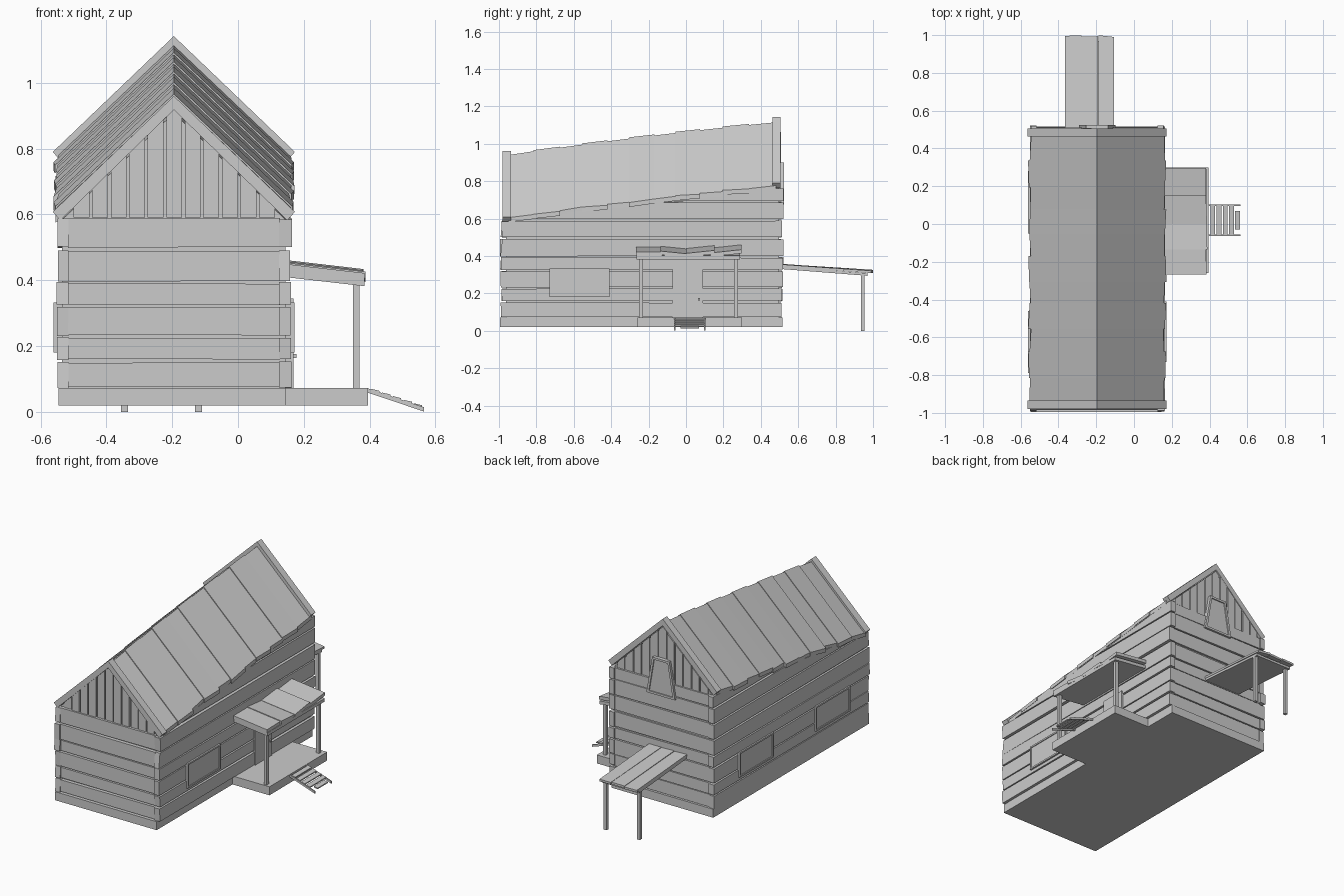
import bpy, bmesh, random
from mathutils import Vector

if "Cube" in bpy.data.objects:
    bpy.data.objects.remove(bpy.data.objects["Cube"])

random.seed(4)
CX = -0.195                      # ridge line x
jit = lambda a: random.uniform(-a, a)


def build(name, solids):
    """One object from a list of (ring_a, ring_b) closed lofts."""
    bm = bmesh.new()
    for a, b in solids:
        va = [bm.verts.new(p) for p in a]
        vb = [bm.verts.new(p) for p in b]
        n = len(va)
        bm.faces.new(va)
        bm.faces.new(vb[::-1])
        for i in range(n):
            j = (i + 1) % n
            bm.faces.new((va[j], va[i], vb[i], vb[j]))
    bmesh.ops.recalc_face_normals(bm, faces=bm.faces[:])
    me = bpy.data.meshes.new(name)
    bm.to_mesh(me)
    bm.free()
    ob = bpy.data.objects.new(name, me)
    bpy.context.collection.objects.link(ob)
    return ob


def prism(pts, axis, lo, hi):
    """2D polygon extruded along x (pts are y,z) or y (pts are x,z) or z (x,y)."""
    put = {'x': lambda p, t: (t, p[0], p[1]), 'y': lambda p, t: (p[0], t, p[1]),
           'z': lambda p, t: (p[0], p[1], t)}[axis]
    return [put(p, lo) for p in pts], [put(p, hi) for p in pts]


def box(x0, x1, y0, y1, z0, z1):
    return prism([(x0, y0), (x1, y0), (x1, y1), (x0, y1)], 'z', z0, z1)


def slab(a, b, c, d, t):
    """Four top corners thickened downward."""
    top = [Vector(p) for p in (a, b, c, d)]
    return top, [p - Vector((0, 0, t)) for p in top]


def ridge(y):
    """Slightly bowed, rising ridge height."""
    u = (y + 0.95) / 1.43
    return 0.94 + 0.175 * u + 0.035 * u * (1 - u)


def eave(y):
    return 0.595 + 0.165 * (y + 0.95) / 1.43


# foundation and porch deck
build("foundation", [prism([(-.545, -.995), (.145, -.995), (.145, -.26), (.395, -.26),
                            (.395, .3), (.145, .3), (.145, .515), (-.545, .515)], 'z', .02, .072)])

# inner house body behind the planks
def section(y):
    return [(-.535, y, .07), (.145, y, .07), (.145, y, eave(y) - .01),
            (CX, y, ridge(y) - .03), (-.535, y, eave(y) - .01)]
build("house_body", [(section(-.962), section(.498))])

# horizontal wall planks
rows = [(.075, .15), (.16, .225), (.232, .32), (.328, .392), (.398, .49), (.5, .587), (.597, .685), (.693, .76)]
side, front, back = [], [], []
for z0, z1 in rows:
    for s in (-1, 1):
        xo = CX + s * (.355 + jit(.004))
        xi = CX + s * .32
        y1 = .515 + jit(.006)
        if z1 < .59:
            pts = [(-.988 + jit(.006), z0 + jit(.003)), (y1, z0 + jit(.003)), (y1, z1 + jit(.003)), (-.988 + jit(.006), z1 + jit(.003))]
        else:                    # upper rows taper under the sloping eave
            ya = -.95 + (z0 - .595) * 1.43 / .165
            yb = min(y1, -.95 + (z1 - .595) * 1.43 / .165)
            pts = [(ya, z0), (y1, z0), (y1, z1), (yb, z1)]
        side.append(prism(pts, 'x', xi, xo))
    def wall_board():
        return [(-.517, z0 + jit(.003)), (.127, z0 + jit(.003)), (.127, z1 + jit(.003)), (-.517, z1 + jit(.003))]
    if z1 < .59:
        front.append(prism(wall_board(), 'y', -.982 + jit(.003), -.95))
    back.append(prism(wall_board(), 'y', .48, .51 + jit(.003)))
build("side_wall_planks", side)
build("front_wall_planks", front)
build("back_wall_planks", back)

# vertical gable boards
def gable(name, y0, y1, base, apex):
    boards, n, half = [], 11, .31
    w = 2 * half / n
    for i in range(n):
        a = CX - half + i * w + .003 + abs(jit(.003))
        b = CX - half + (i + 1) * w - .003
        h = lambda x: apex - .97 * abs(x - CX) - .012
        pts = [(a, base), (b, base), (b, max(h(b), base + .01))]
        if a < CX < b:
            pts.append((CX, h(CX)))
        pts.append((a, max(h(a), base + .01)))
        boards.append(prism(pts, 'y', y0, y1 + jit(.004)))
    build(name, boards)
gable("front_gable_boards", -.95, -.971, .59, .935)
gable("back_gable_boards", .48, .505, .762, 1.105)

# roof planks, laid from ridge to eave
edges = [-.95, -.81, -.68, -.55, -.425, -.3, -.175, -.05, .07, .2, .33, .48]
roof = []
for s in (-1, 1):
    for i in range(len(edges) - 1):
        a, b = edges[i], edges[i + 1]
        lift = .006 * (i % 2)
        w0, w1 = .355 + lift + jit(.006), .355 + lift + jit(.006)
        roof.append(slab((CX, a - lift, ridge(a) + lift), (CX, b + lift, ridge(b) + lift),
                         (CX + s * w1, b + lift, ridge(b) - .95 * w1 + lift),
                         (CX + s * w0, a - lift, ridge(a) - .95 * w0 + lift), .024))
build("roof_planks", roof)

# rake boards at both gables
def rake(name, y0, y1, top):
    parts = []
    for s in (-1, 1):
        pts = [(CX, top), (CX + s * .368, top - .352), (CX + s * .345, top - .378), (CX, top - .042)]
        parts.append(prism(pts, 'y', y0, y1))
    build(name, parts)
rake("front_rake_boards", -.98, -.935, .96)
rake("back_rake_boards", .462, .505, 1.142)

# framed rectangular windows: one right, two left
def window(name, s, y0, y1, z0=.18, z1=.332):
    f = .01
    xs = lambda d: CX + s * d
    def b(ya, yb, za, zb, d):
        return box(*sorted((xs(.33), xs(d))), ya, yb, za, zb)
    build(name, [b(y0, y1, z0, z0 + f, .366), b(y0, y1, z1 - f, z1, .366),
                 b(y0, y0 + f, z0 + f, z1 - f, .366), b(y1 - f, y1, z0 + f, z1 - f, .366),
                 b(y0 + f, y1 - f, z0 + f, z1 - f, .361)])
window("right_window", 1, -.73, -.41)
window("left_window_rear", -1, -.05, .28)
window("left_window_front", -1, -.79, -.46)

# tapered gable window at the back
outer = [(CX - .097, .675), (CX + .097, .675), (CX + .058, .9), (CX - .058, .9)]
inner = [(CX - .08, .688), (CX + .08, .688), (CX + .047, .887), (CX - .047, .887)]
build("gable_window_frame", [prism([outer[i], outer[(i + 1) % 4], inner[(i + 1) % 4], inner[i]],
                                   'y', .49, .524) for i in range(4)])
build("gable_window_pane", [prism(inner, 'y', .49, .517)])

# door and knob
build("door", [box(.14, .168, -.073, .09, .072, .345)])
build("door_knob", [box(.168, .178, .063, .075, .163, .176)])

# porch roof: thin deck, loose planks, posts
build("porch_roof_deck", [slab((.14, -.265, .43), (.385, -.265, .402), (.385, .29, .402), (.14, .29, .43), .02)])
planks = [(-.268, -.128, .0, .0), (-.135, .003, .004, -.01), (.0, .152, -.008, .008), (.13, .297, -.006, .012)]
build("porch_roof_planks", [slab((.14, a, .45 + p), (.385 + jit(.006), a, .422 + p),
                                 (.385 + jit(.006), b, .422 + q), (.14, b, .45 + q), .02)
                            for a, b, p, q in planks])
build("porch_posts", [box(.35, .37, y - .01, y + .01, .07, .395) for y in (-.24, .267)])

# sloping porch steps
steps = [slab((.393, y - .004, .072), (.565, y - .004, .014), (.565, y + .004, .014), (.393, y + .004, .072), .013)
         for y in (-.06, .1)]
for i, x in enumerate((.405, .438, .471, .504, .535)):
    z = .074 - (x - .393) * .337
    e = .03 if i == 4 else 0
    steps.append(slab((x, -.06 + e, z), (x + .025, -.06 + e, z - .006),
                      (x + .025, .1 - e, z - .006), (x, .1 - e, z), .007))
build("porch_steps", steps)

# rear awning on two posts
xs = [-.365, -.278, -.19, -.105]
build("awning_deck", [slab((-.36, .5, .345), (-.11, .5, .345), (-.11, .97, .308), (-.36, .97, .308), .014)])
build("awning_planks", [slab((xs[i] + .001, .5, .357 + jit(.003)), (xs[i + 1] - .001, .5, .357 + jit(.003)),
                             (xs[i + 1] - .001, .995 + jit(.005), .324 + jit(.003)),
                             (xs[i] + .001, .995 + jit(.005), .324 + jit(.003)), .013) for i in range(3)])
build("awning_posts", [box(x - .01, x + .01, .935, .955, 0, .305) for x in (-.345, -.12)])
